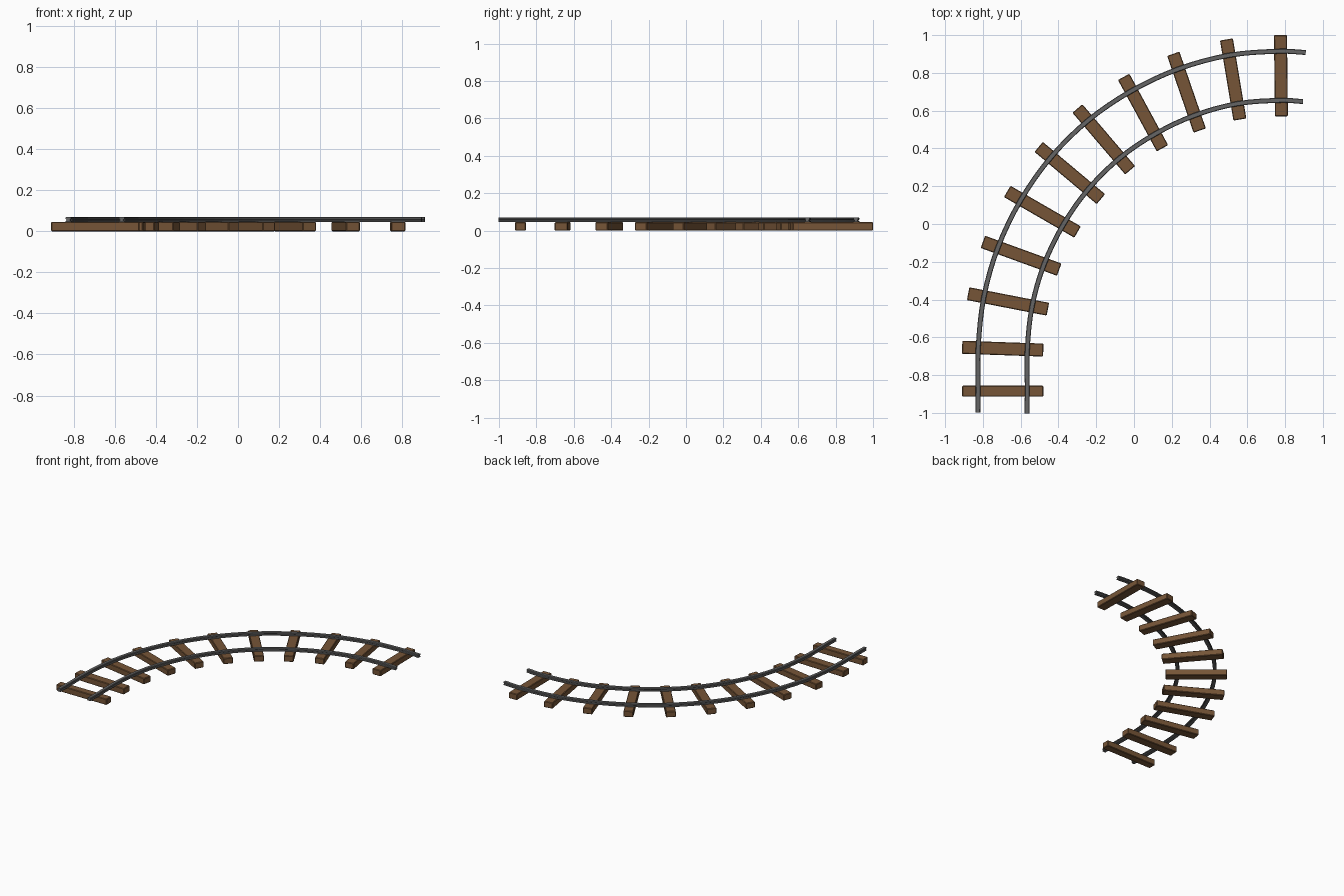
import bpy, bmesh, math
from mathutils import Vector

if "Cube" in bpy.data.objects:
    bpy.data.objects.remove(bpy.data.objects["Cube"])

# centre line of the track: start, eleven sleeper positions, end
CENTRES = [(-0.697, -1.0), (-0.695, -0.885), (-0.695, -0.66), (-0.667, -0.41),
           (-0.598, -0.168), (-0.485, 0.065), (-0.34, 0.27), (-0.16, 0.448),
           (0.048, 0.59), (0.278, 0.698), (0.525, 0.765), (0.778, 0.785), (0.902, 0.778)]
ANGLES = [0, -2, -11, -20, -30, -40, -49.5, -61.5, -71, -80.5, -89.3]
GAUGE = 0.13
STEPS = 4


def material(name, colour):
    m = bpy.data.materials.new(name)
    m.diffuse_color = (*colour, 1)
    m.use_nodes = True
    m.node_tree.nodes["Principled BSDF"].inputs["Base Color"].default_value = m.diffuse_color
    return m


wood = material("wood", (0.18, 0.09, 0.038))
steel = material("steel", (0.13, 0.13, 0.13))


def add_object(name, bm, mat):
    bmesh.ops.recalc_face_normals(bm, faces=bm.faces)
    mesh = bpy.data.meshes.new(name)
    bm.to_mesh(mesh)
    bm.free()
    mesh.materials.append(mat)
    obj = bpy.data.objects.new(name, mesh)
    bpy.context.collection.objects.link(obj)
    return obj


def smooth_path(points):
    """Catmull-Rom samples as (position, tangent)."""
    p = [Vector(q) for q in points]
    tangents = [(p[min(i + 1, len(p) - 1)] - p[max(i - 1, 0)]).normalized()
                for i in range(len(p))]
    out = []
    for i in range(len(p) - 1):
        d = (p[i + 1] - p[i]).length
        for k in range(STEPS):
            t = k / STEPS
            pos = (p[i] * (2*t**3 - 3*t**2 + 1) + tangents[i] * d * (t**3 - 2*t**2 + t)
                   + p[i + 1] * (3*t**2 - 2*t**3) + tangents[i + 1] * d * (t**3 - t**2))
            out.append((pos, tangents[i].lerp(tangents[i + 1], t).normalized()))
    out.append((p[-1], tangents[-1]))
    return out


# rails: foot, web and head swept along the offset centre line
HALF = [(0.013, 0.045), (0.013, 0.050), (0.008, 0.053), (0.008, 0.057),
        (0.013, 0.060), (0.013, 0.066), (0.010, 0.069)]
PROFILE = HALF + [(-u, z) for u, z in reversed(HALF)]


def rail(name, side):
    bm = bmesh.new()
    rings = []
    for pos, tan in smooth_path(CENTRES):
        n = Vector((-tan.y, tan.x))
        ring = []
        for u, z in PROFILE:
            q = pos + n * (side * GAUGE + u)
            ring.append(bm.verts.new((q.x, q.y, z)))
        rings.append(ring)
    count = len(PROFILE)
    for a, b in zip(rings, rings[1:]):
        for i in range(count):
            j = (i + 1) % count
            bm.faces.new((a[i], a[j], b[j], b[i]))
    bm.faces.new(rings[0])
    bm.faces.new(rings[-1])
    add_object(name, bm, steel)


rail("outer_rail", 1)
rail("inner_rail", -1)

# wooden sleepers with slightly worn edges
for i, (centre, angle) in enumerate(zip(CENTRES[1:-1], ANGLES)):
    bm = bmesh.new()
    bmesh.ops.create_cube(bm, size=1)
    bmesh.ops.scale(bm, verts=bm.verts, vec=(0.43, 0.058 if i == 0 else 0.069, 0.046))
    bmesh.ops.bevel(bm, geom=list(bm.edges), offset=0.004, segments=1, affect='EDGES')
    sleeper = add_object(f"sleeper_{i + 1}", bm, wood)
    sleeper.location = (*centre, 0.023)
    sleeper.rotation_euler.z = math.radians(angle)
